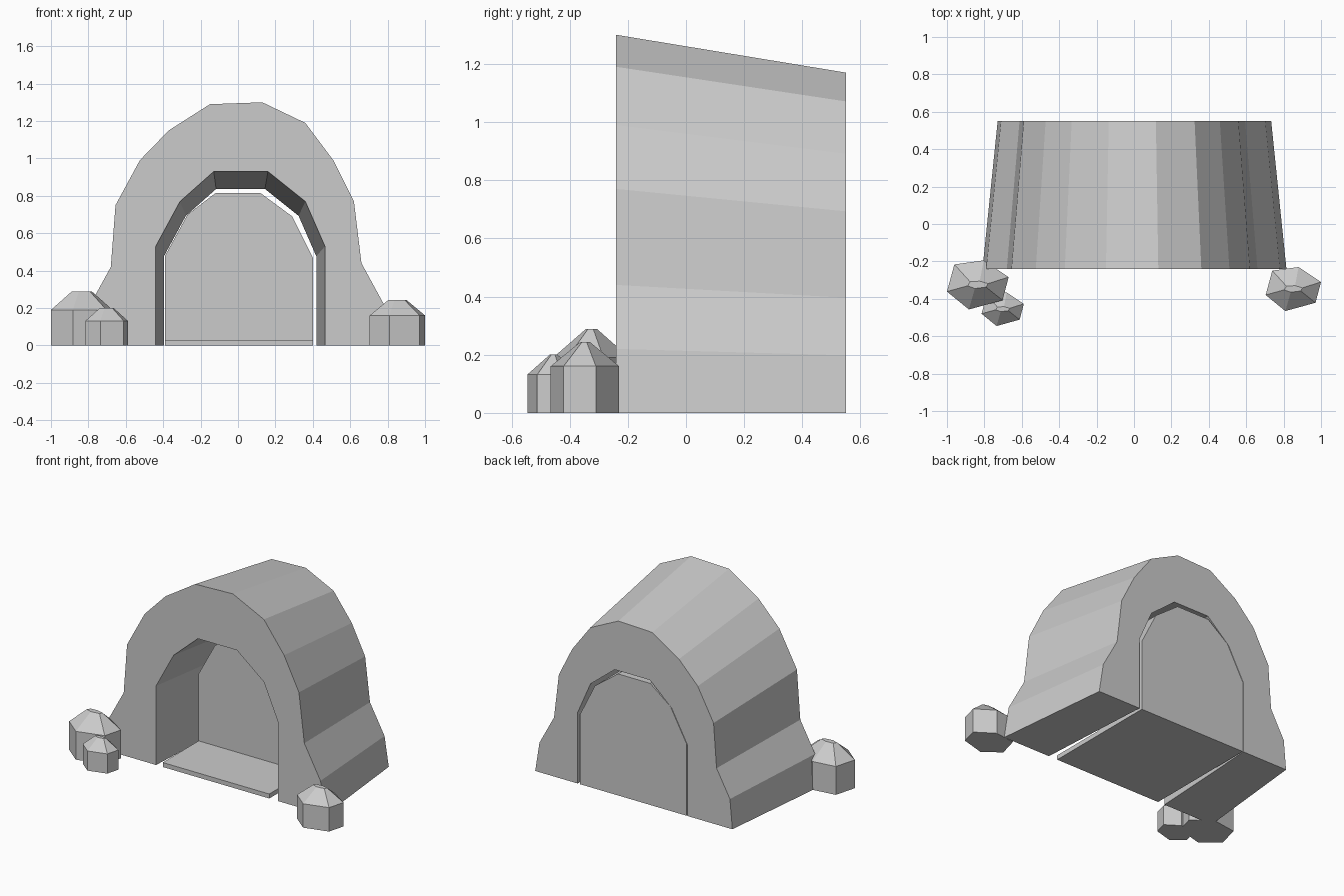
import bpy
import bmesh

default_cube = bpy.data.objects.get("Cube")
if default_cube:
    bpy.data.objects.remove(default_cube, do_unlink=True)

# Single plain stone colour
stone = bpy.data.materials.new("grey_stone")
stone.use_nodes = True
stone_colour = (0.6, 0.6, 0.6, 1)
stone.diffuse_color = stone_colour
stone.node_tree.nodes["Principled BSDF"].inputs["Base Color"].default_value = stone_colour

FRONT, BACK = -0.24, 0.55
TAPER = 0.9


def finish(name, mesh_builder):
    """Turn a bmesh into a flat shaded stone object with outward normals."""
    bmesh.ops.recalc_face_normals(mesh_builder, faces=mesh_builder.faces[:])
    mesh = bpy.data.meshes.new(name)
    mesh_builder.to_mesh(mesh)
    mesh_builder.free()
    mesh.materials.append(stone)
    part = bpy.data.objects.new(name, mesh)
    bpy.context.scene.collection.objects.link(part)
    return part


def loft(name, rings):
    """Join closed rings of points with side faces and cap both ends."""
    builder = bmesh.new()
    loops = [[builder.verts.new(point) for point in ring] for ring in rings]
    for lower, upper in zip(loops, loops[1:]):
        for index in range(len(lower)):
            following = (index + 1) % len(lower)
            builder.faces.new((lower[index], lower[following],
                               upper[following], upper[index]))
    builder.faces.new(loops[0])
    builder.faces.new(loops[-1])
    return finish(name, builder)


def extrude_profile(name, profile, start, end, end_scale=1):
    """Extrude an upright profile from front to back, optionally tapered."""
    return loft(name, [
        [(x, start, z) for x, z in profile],
        [(x * end_scale, end, z * end_scale) for x, z in profile],
    ])


# Rocky tunnel: outer silhouette and inner opening make one arch profile
outer_outline = [
    (-0.81, 0), (-0.79, 0.22), (-0.68, 0.42), (-0.655, 0.75), (-0.525, 0.99),
    (-0.37, 1.15), (-0.15, 1.29), (0.13, 1.3), (0.36, 1.19), (0.51, 0.99),
    (0.62, 0.77), (0.66, 0.44), (0.78, 0.22), (0.815, 0),
]
opening_outline = [
    (-0.44, 0), (-0.44, 0.53), (-0.31, 0.77), (-0.13, 0.93),
    (0.16, 0.93), (0.36, 0.77), (0.465, 0.53), (0.465, 0),
]
extrude_profile("tunnel_arch", outer_outline + opening_outline[::-1],
                FRONT, BACK, TAPER)

# Thick plug that closes the rear half of the tunnel
plug_outline = [
    (-0.39, 0), (-0.39, 0.48), (-0.27, 0.7), (-0.12, 0.815),
    (0.12, 0.815), (0.29, 0.69), (0.4, 0.47), (0.4, 0),
]
extrude_profile("tunnel_back_plug", plug_outline, 0.14, BACK)

# Thin floor slab in the entrance
floor_outline = [(-0.39, 0), (-0.39, 0.03), (0.4, 0.03), (0.4, 0)]
extrude_profile("entrance_floor", floor_outline, FRONT, 0.16)

# Boulders: irregular six sided blocks with a sloping cap and a narrow ridge
boulder_outline = [(0.19, 0.79), (1, 0.25), (0.8, -0.5),
                   (-0.29, -0.8), (-1, -0.22), (-0.76, 0.66)]


def boulder(name, centre_x, centre_y, radius, height):
    def ring(z, scale_x, scale_y):
        return [(centre_x + x * radius * scale_x,
                 centre_y + y * radius * scale_y, z)
                for x, y in boulder_outline]

    shoulder = height * 0.66
    return loft(name, [ring(0, 1, 1), ring(shoulder, 1, 1),
                       ring(height, 0.33, 0.15)])


boulder("large_right_boulder", -0.835, -0.325, 0.165, 0.288)
boulder("small_right_boulder", -0.702, -0.455, 0.113, 0.2)
boulder("left_boulder", 0.852, -0.347, 0.148, 0.243)
